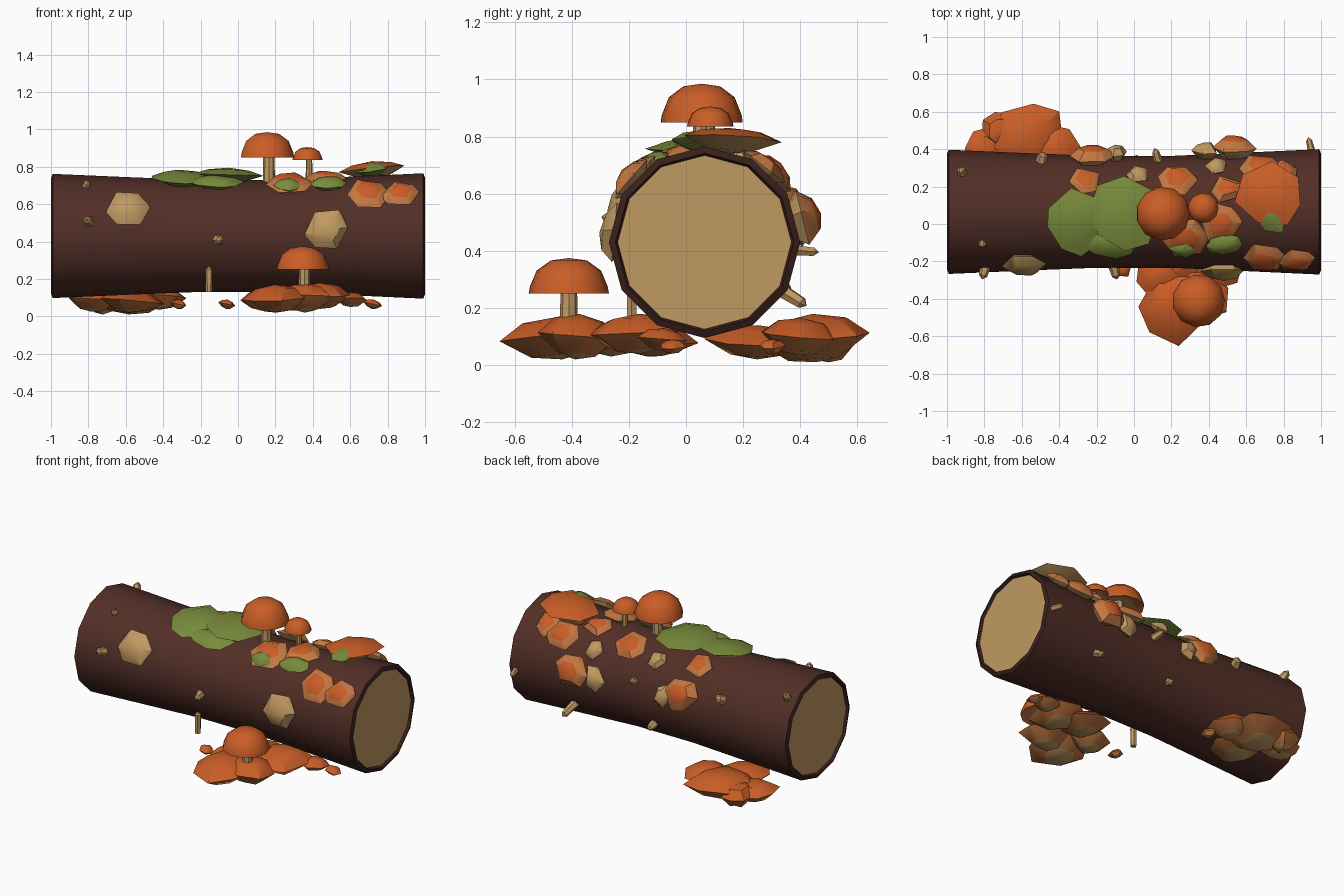
import bpy, bmesh, math, random
from mathutils import Vector, Matrix

if "Cube" in bpy.data.objects:
    bpy.data.objects.remove(bpy.data.objects["Cube"])

rng = random.Random(4)
AXIS_Y, AXIS_Z = 0.065, 0.43


def material(name, rgb):
    m = bpy.data.materials.new(name)
    m.use_nodes = True
    m.diffuse_color = (*rgb, 1)
    m.node_tree.nodes["Principled BSDF"].inputs["Base Color"].default_value = (*rgb, 1)
    return m


BARK = material("bark_brown", (0.085, 0.028, 0.02))
RIM = material("dark_bark", (0.04, 0.014, 0.011))
TAN = material("pale_wood", (0.53, 0.32, 0.12))
ORANGE = material("fungus_orange", (0.59, 0.11, 0.02))
RUST = material("fungus_rust", (0.56, 0.19, 0.055))
MOSS = material("moss_green", (0.19, 0.26, 0.045))


def loft(name, rings, mats, matrix=None, smooth=40):
    """Join rings of points into a skin; a one-point ring closes to a tip."""
    bm = bmesh.new()
    rows = [[bm.verts.new(p) for p in ring] for ring in rings]
    for k in range(len(rows) - 1):
        a, b = rows[k], rows[k + 1]
        n = max(len(a), len(b))
        for i in range(n):
            j = (i + 1) % n
            if len(a) == 1:
                f = bm.faces.new((a[0], b[j], b[i]))
            elif len(b) == 1:
                f = bm.faces.new((a[i], a[j], b[0]))
            else:
                f = bm.faces.new((a[i], a[j], b[j], b[i]))
            f.material_index = k
    bmesh.ops.recalc_face_normals(bm, faces=bm.faces)
    mesh = bpy.data.meshes.new(name)
    bm.to_mesh(mesh)
    bm.free()
    for m in mats:
        mesh.materials.append(m)
    ob = bpy.data.objects.new(name, mesh)
    bpy.context.collection.objects.link(ob)
    if matrix:
        ob.matrix_world = matrix
    bpy.ops.object.select_all(action='DESELECT')
    ob.select_set(True)
    bpy.context.view_layer.objects.active = ob
    bpy.ops.object.shade_smooth_by_angle(angle=math.radians(smooth))
    return ob


def lathe(name, profile, mats, n, matrix=None, smooth=40):
    rings = []
    for r, z in profile:
        turn = [math.tau * i / n for i in range(n)]
        rings.append([(0, 0, z)] if r == 0 else [(r * math.cos(t), r * math.sin(t), z) for t in turn])
    return loft(name, rings, mats, matrix, smooth)


def place(loc, normal):
    return Matrix.Translation(loc) @ Vector(normal).to_track_quat('Z', 'Y').to_matrix().to_4x4()


def on_log(x, deg, radius):
    a = math.radians(deg)
    d = Vector((0, math.cos(a), math.sin(a)))
    return Vector((x, AXIS_Y, AXIS_Z)) + d * radius, d


def clump(name, loc, normal, r, h, mats, n=7, squash=1.0):
    """Irregular faceted lens: base, flared rim, shoulder and tip."""
    turn = [math.tau * (i + rng.uniform(-.2, .2)) / n for i in range(n)]
    reach = [r * rng.uniform(.86, 1.1) for _ in turn]

    def ring(scale, z):
        return [(s * scale * math.cos(t), s * scale * math.sin(t) * squash, z * rng.uniform(.85, 1.1))
                for s, t in zip(reach, turn)]
    rings = [[(0, 0, -h)], ring(.5, -.8 * h), ring(1, .05 * h), ring(.6, .75 * h), [(0, 0, h)]]
    return loft(name, rings, mats, place(loc, normal), 35)


# Log with waisted bark, dark end rims and recessed pale cut ends
log = [(0, -.985), (.302, -.985), (.31, -1), (.332, -.99), (.315, -.6), (.299, -.2), (.299, .2),
       (.317, .6), (.335, .99), (.312, 1), (.304, .985), (0, .985)]
log_mats = [TAN, RIM, RIM] + [BARK] * 5 + [RIM, RIM, TAN]
lathe("log", log, log_mats, 12, place((0, AXIS_Y, AXIS_Z), (1, 0, 0)), 60)

# Mushrooms: x, y, cap base height, cap radius, cap height, stem foot
for label, x, y, z, r, h, foot in [
        ("large", .155, .055, .85, .145, .135, .70),
        ("small", .37, .085, .835, .082, .07, .70),
        ("ground", .345, -.41, .25, .142, .125, .10)]:
    cap = [(0, .25 * h), (.55 * r, .2 * h), (r, 0), (.97 * r, .2 * h), (.8 * r, .65 * h),
           (.45 * r, .93 * h), (0, h)]
    lathe(label + "_mushroom_cap", cap, [TAN, RUST] + [ORANGE] * 4, 11, Matrix.Translation((x, y, z)))
    stem = [(0, foot), (.23 * r, foot), (.2 * r, z + .3 * h), (0, z + .3 * h)]
    lathe(label + "_mushroom_stem", stem, [TAN] * 3, 8, Matrix.Translation((x + .01, y, 0)))

# Shelf fungi on the ground: x, y, z, radius, half height
GROUND = [TAN, RUST, ORANGE, ORANGE]
for i, (x, y, z, r, h) in enumerate([
        (.20, -.44, .095, .20, .075), (.36, -.38, .10, .16, .08), (.12, -.26, .09, .13, .06),
        (.44, -.16, .11, .18, .07), (.28, -.13, .09, .16, .06), (.60, -.08, .09, .09, .04),
        (-.58, .45, .095, .22, .085), (-.78, .40, .085, .14, .06), (-.42, .40, .10, .14, .065),
        (-.58, .25, .08, .18, .06), (-.72, .50, .08, .11, .07)]):
    clump("ground_fungus_%d" % (i + 1), (x, y, z), (rng.uniform(-.1, .1), rng.uniform(-.1, .1), 1),
          r, h, GROUND)

# Shelf fungi around the log: x, angle round log, radius, half height, outward offset
CAPPED = [TAN, TAN, RUST, ORANGE]
PALE = [TAN] * 4
for i, (x, deg, r, h, out, mats) in enumerate([
        (.68, 46, .11, .05, .335, CAPPED), (.80, 52, .09, .04, .335, CAPPED),
        (.54, 14, .115, .07, .35, CAPPED), (.38, 12, .085, .05, .33, PALE),
        (.50, 68, .10, .04, .32, CAPPED), (.23, 56, .11, .045, .31, CAPPED),
        (.02, 50, .07, .035, .31, PALE), (-.26, 58, .10, .035, .31, CAPPED),
        (-.22, 22, .12, .06, .32, CAPPED), (-.10, 14, .07, .05, .32, PALE),
        (.44, 40, .07, .04, .32, PALE), (.70, 137, .115, .05, .33, CAPPED),
        (.87, 139, .105, .045, .34, CAPPED), (-.59, 153, .13, .05, .315, PALE),
        (.48, 175, .125, .055, .315, PALE), (.27, 116, .125, .045, .31, CAPPED),
        (.46, 101, .12, .045, .31, CAPPED)]):
    loc, d = on_log(x, deg, out)
    clump("log_fungus_%d" % (i + 1), loc, d, r, h, mats, 6 if r > .1 else 5, .95)

# Broad shelf near the far end, with a mossy front lip
clump("broad_fungus", (.72, .15, .785), (-.1, .05, 1), .175, .045, [TAN, TAN, ORANGE, ORANGE], 7)
clump("broad_fungus_moss", (.72, .06, .785), (-.2, -.1, 1), .13, .035, [MOSS] * 4, 6, .7)

# Moss pads along the top
for i, (x, y, z, r, h, squash, lean) in enumerate([
        (-.30, .01, .735, .19, .04, .95, -.15), (-.05, .06, .755, .21, .04, .95, 0),
        (-.12, -.10, .715, .15, .035, .6, -.3), (.27, -.13, .70, .08, .035, .7, -.6),
        (.48, -.11, .71, .10, .035, .6, -.5)]):
    clump("moss_pad_%d" % (i + 1), (x, y, z), (.03, lean, 1), r, h, [MOSS] * 4, 8, squash)

# Broken twig stubs: x, angle, length, thickness
for i, (x, deg, length, r) in enumerate([
        (-.82, 122, .05, .028), (-.79, 166, .07, .03), (-.11, 184, .06, .03), (.96, -5, .10, .022),
        (.56, -32, .12, .028), (-.91, 50, .07, .03), (-.50, 28, .06, .035), (.13, 20, .06, .025),
        (.0, -30, .05, .028), (.64, 68, .05, .03)]):
    loc, d = on_log(x, deg, .285)
    d = d + Vector((.25 * (-1) ** i, 0, 0))
    stub = [(0, 0), (r, 0), (r * .75, length), (0, length + .02)]
    lathe("twig_stub_%d" % (i + 1), stub, [TAN] * 3, 6, place(loc, d), 30)

# Hanging twig and loose chips under the log
lathe("hanging_twig", [(0, .13), (.018, .13), (.02, .25), (0, .27)], [TAN] * 3, 6,
      Matrix.Translation((-.155, -.19, 0)), 30)
for i, (x, y) in enumerate([(-.06, -.24), (.72, -.05), (-.32, .30)]):
    clump("loose_chip_%d" % (i + 1), (x, y, .065), (.2, 0, 1), .05, .025, GROUND, 5)
